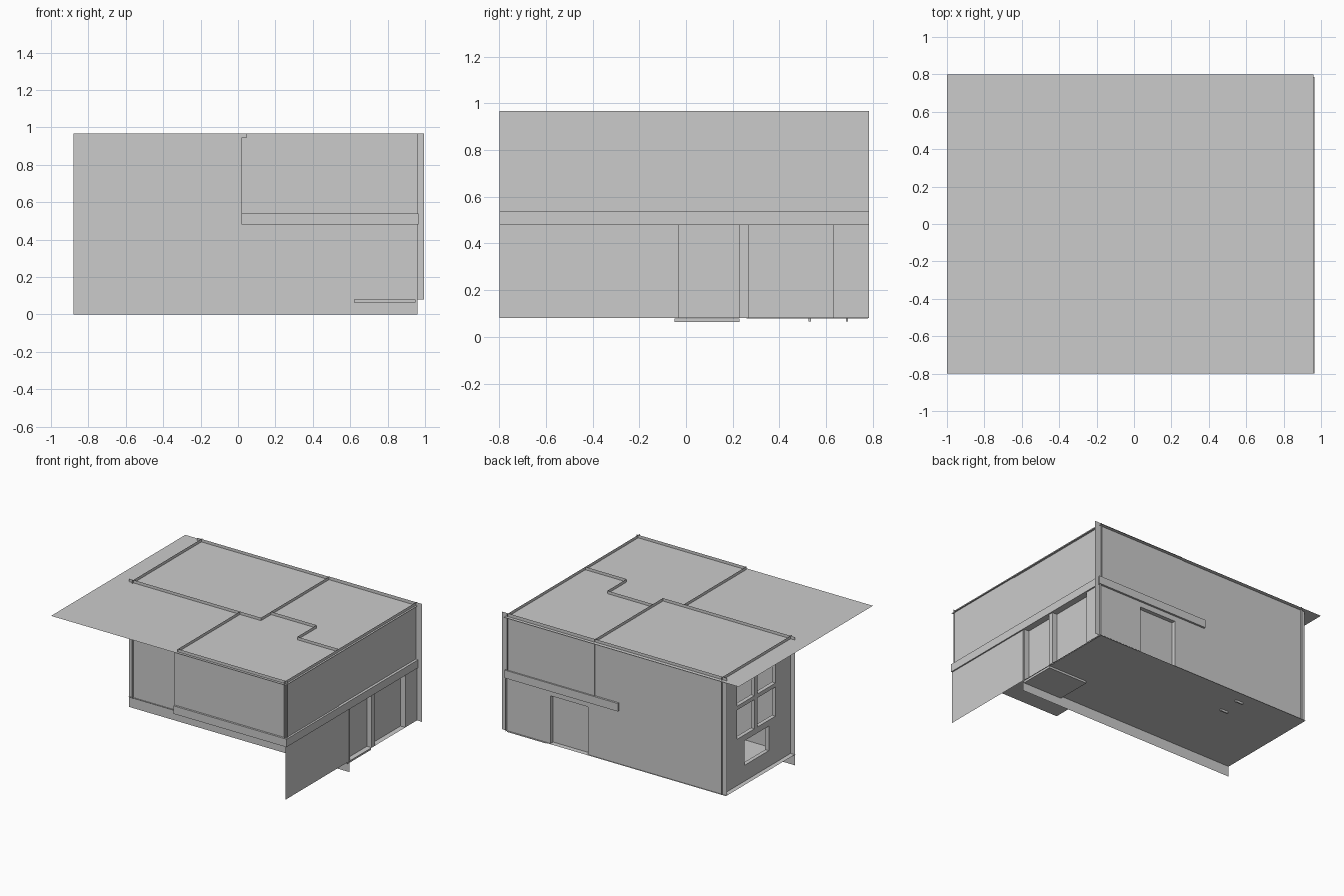
import bpy, bmesh

if "Cube" in bpy.data.objects:
    bpy.data.objects.remove(bpy.data.objects["Cube"])

EPS = 1e-5


def finish(name, bm):
    bmesh.ops.remove_doubles(bm, verts=bm.verts, dist=EPS)
    me = bpy.data.meshes.new(name)
    bm.to_mesh(me)
    bm.free()
    ob = bpy.data.objects.new(name, me)
    bpy.context.collection.objects.link(ob)
    return ob


def point(axis, d, u, v):
    """Sheet coordinates to space: axis is the normal of the sheet."""
    return {'x': (d, u, v), 'y': (u, d, v), 'z': (u, v, d)}[axis]


def sheet(name, axis, d, u0, u1, v0, v1, holes=(), depth=0.0, backed=False):
    """Thin rectangular sheet with rectangular holes, their reveals and backs."""
    bm = bmesh.new()

    def quad(pts):
        bm.faces.new([bm.verts.new(p) for p in pts])

    def rect(dd, a, b, c, e):
        quad([point(axis, dd, *p) for p in ((a, c), (b, c), (b, e), (a, e))])

    us = sorted({u0, u1, *[k for h in holes for k in h[:2]]})
    vs = sorted({v0, v1, *[k for h in holes for k in h[2:]]})
    for a, b in zip(us, us[1:]):
        for c, e in zip(vs, vs[1:]):
            mu, mv = (a + b) / 2, (c + e) / 2
            if not any(h[0] < mu < h[1] and h[2] < mv < h[3] for h in holes):
                rect(d, a, b, c, e)
    for a, b, c, e in holes:
        if depth:
            loop = [(a, c), (b, c), (b, e), (a, e)]
            for p, q in zip(loop, loop[1:] + loop[:1]):
                quad([point(axis, d, *p), point(axis, d, *q),
                      point(axis, d + depth, *q), point(axis, d + depth, *p)])
        if backed:
            rect(d + depth, a, b, c, e)
    return finish(name, bm)


def box(name, x0, x1, y0, y1, z0, z1):
    bm = bmesh.new()
    bmesh.ops.create_cube(bm, size=1)
    for v in bm.verts:
        v.co = ((x0 + x1) / 2 + v.co.x * (x1 - x0),
                (y0 + y1) / 2 + v.co.y * (y1 - y0),
                (z0 + z1) / 2 + v.co.z * (z1 - z0))
    return finish(name, bm)


BASE, LOW, MID, ROOF, TOP = 0.08, 0.48, 0.54, 0.945, 0.967

# Horizontal parts
sheet("roof", 'z', ROOF, -1.0, 0.96, -0.8, 0.8)
sheet("ground_floor", 'z', BASE, -0.88, 0.95, -0.05, 0.78)
box("upper_floor_slab", 0.02, 0.965, -0.8, 0.785, LOW, MID)
box("entry_step", 0.62, 0.95, -0.05, 0.23, 0.063, BASE - 0.001)
box("door_mat", 0.62, 0.95, 0.26, 0.78, 0.076, BASE - 0.001)
for i, y in enumerate((0.53, 0.69)):
    box(f"floor_drain_{i}", -0.39, -0.33, y - 0.005, y + 0.005, 0.065, BASE)

# Main walls, crossing one another at the corners
sheet("front_wall", 'y', -0.04, -0.88, 0.22, MID, TOP)
sheet("front_wall_lower", 'y', -0.04, -0.88, 0.96, 0.0, MID)
windows = [(y0, y1, z0, z1) for y0, y1 in ((0.14, 0.355), (0.39, 0.60))
           for z0, z1 in ((0.43, 0.65), (0.68, 0.90))]
windows.append((0.22, 0.51, 0.20, 0.385))
sheet("left_wall", 'x', -0.845, -0.055, 0.785, BASE, TOP, windows, 0.03)
sheet("back_wall", 'y', 0.77, -0.88, 0.995, BASE, TOP,
      [(0.28, 0.59, BASE, 0.44)], -0.03, True)
sheet("back_wall_upper", 'y', 0.774, 0.22, 0.995, MID, TOP)
sheet("right_wall_upper", 'x', 0.945, -0.8, 0.785, MID, TOP)
sheet("right_wall_lower", 'x', 0.955, -0.8, 0.785, BASE, LOW,
      [(-0.03, 0.23, BASE, LOW), (0.27, 0.63, BASE, LOW)], -0.04, True)

# Overhanging upper room
sheet("upper_front_wall", 'y', -0.78, 0.045, 0.96, MID, TOP)
sheet("upper_front_panel", 'y', -0.785, 0.02, 0.95, MID, ROOF)
sheet("upper_side_panel", 'x', 0.95, -0.785, -0.15, MID, ROOF)
sheet("upper_room_side", 'x', 0.045, -0.785, -0.04, MID, TOP)

# Inner partitions that show above the roof
for i, (axis, d, u0, u1) in enumerate((('x', 0.22, -0.04, 0.774),
                                       ('y', 0.08, 0.22, 0.60),
                                       ('x', 0.60, -0.15, 0.08),
                                       ('y', -0.15, 0.60, 0.945))):
    sheet(f"partition_{i}", axis, d, u0, u1, MID, TOP)
